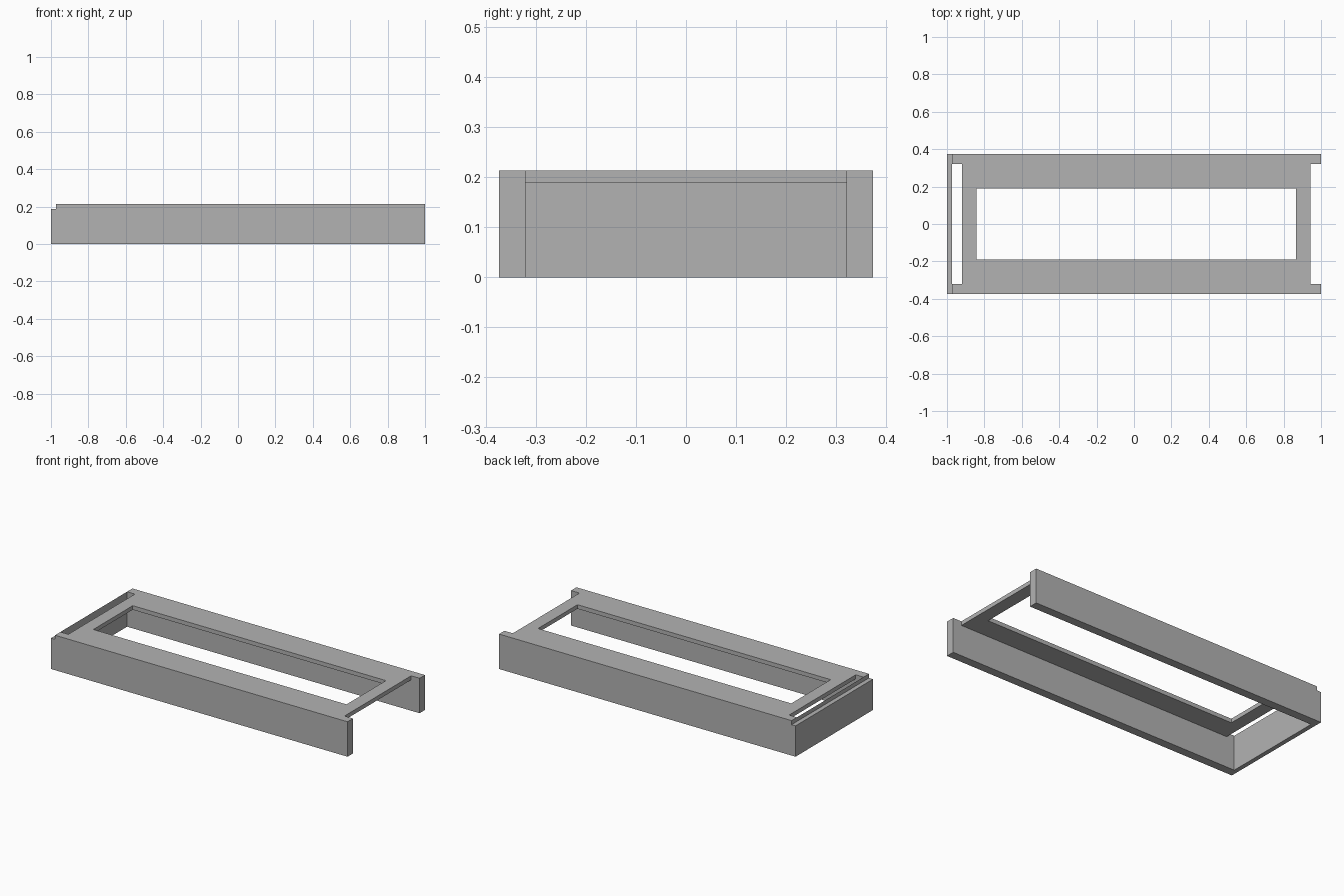
import bpy

default = bpy.data.objects.get("Cube")
if default:
    bpy.data.objects.remove(default, do_unlink=True)

grey = bpy.data.materials.new("plain grey")
grey.use_nodes = True
colour = (0.45, 0.45, 0.45, 1)
grey.diffuse_color = colour
grey.node_tree.nodes["Principled BSDF"].inputs["Base Color"].default_value = colour

HALF_W, INNER_W = 0.373, 0.321    # outer and inner faces of the side rails
TOP, DECK = 0.213, 0.188          # top and underside of the deck
WALL = -0.973                     # inner face of the end wall
OVER = 1.2                        # cutter overshoot


def box(name, x, y, z):
    """Box spanning the given x, y and z ranges."""
    bpy.ops.mesh.primitive_cube_add(
        size=1, location=[(a + b) / 2 for a, b in (x, y, z)])
    obj = bpy.context.object
    obj.name = name
    obj.scale = [b - a for a, b in (x, y, z)]
    bpy.ops.object.transform_apply(location=True, rotation=False, scale=True)
    return obj


def cut(target, name, x, y, z):
    """Subtract a box from the target and discard the cutter."""
    cutter = box(name, x, y, z)
    mod = target.modifiers.new(name, "BOOLEAN")
    mod.operation = "DIFFERENCE"
    mod.solver = "EXACT"
    mod.object = cutter
    bpy.context.view_layer.objects.active = target
    bpy.ops.object.modifier_apply(modifier=mod.name)
    bpy.data.objects.remove(cutter, do_unlink=True)


# Frame body: two rails, a deck between them and one end wall
frame = box("tray_frame", (-1, 1), (-HALF_W, HALF_W), (0, TOP))
frame.data.materials.append(grey)
inner = (-INNER_W, INNER_W)

# Hollow underside, open at the far end
cut(frame, "underside", (WALL, OVER), inner, (-OVER, DECK))
# Long opening in the deck
cut(frame, "opening", (-0.843, 0.865), (-0.19, 0.19), (0.1, OVER))
# Slot beside the end wall
cut(frame, "slot", (WALL, -0.92), inner, (0.1, OVER))
# Recess at the open end
cut(frame, "recess", (0.943, OVER), inner, (0.1, OVER))
# Lowered top of the end wall
cut(frame, "step", (-OVER, WALL), (-OVER, OVER), (DECK, OVER))
